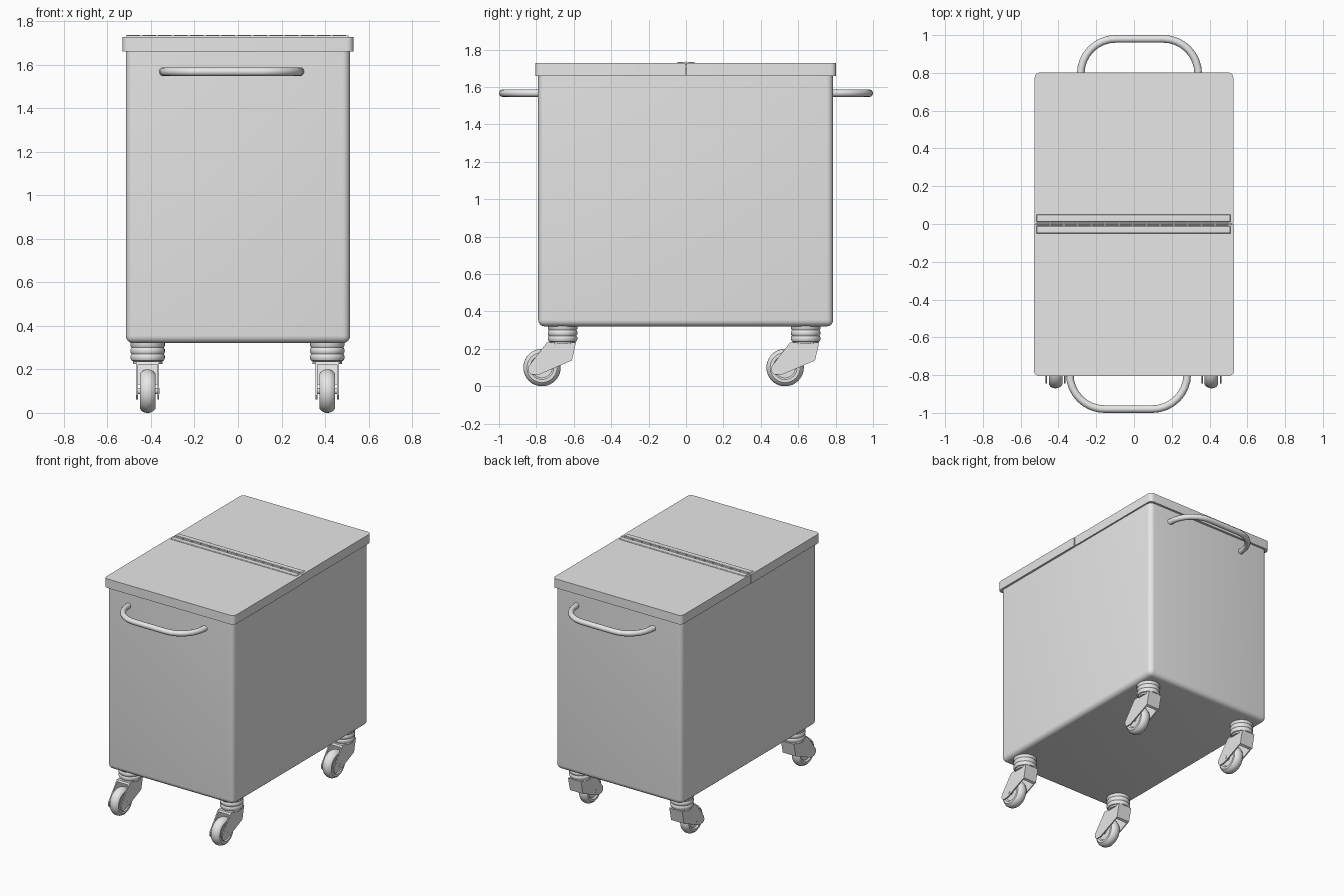
import bpy, bmesh, math
from mathutils import Vector

cube = bpy.data.objects.get("Cube")
if cube:
    bpy.data.objects.remove(cube, do_unlink=True)

grey = bpy.data.materials.new("light_grey")
grey.use_nodes = True
colour = (0.8, 0.8, 0.8, 1)
grey.diffuse_color = colour
grey.node_tree.nodes["Principled BSDF"].inputs["Base Color"].default_value = colour


def finish(name, bm, smooth=True):
    bmesh.ops.recalc_face_normals(bm, faces=bm.faces)
    mesh = bpy.data.meshes.new(name)
    bm.to_mesh(mesh)
    bm.free()
    obj = bpy.data.objects.new(name, mesh)
    bpy.context.collection.objects.link(obj)
    mesh.materials.append(grey)
    if smooth:
        bpy.ops.object.select_all(action='DESELECT')
        obj.select_set(True)
        bpy.context.view_layer.objects.active = obj
        bpy.ops.object.shade_smooth_by_angle(angle=math.radians(35))
    return obj


def box(name, low, high, radius=0, pick=None):
    """Box between two corners; edges whose midpoint passes pick are rounded."""
    low, high = Vector(low), Vector(high)
    bm = bmesh.new()
    bmesh.ops.create_cube(bm, size=1)
    for v in bm.verts:
        v.co = Vector([(low[i] + high[i]) / 2 + v.co[i] * (high[i] - low[i]) for i in range(3)])
    if radius:
        edges = [e for e in bm.edges if pick((e.verts[0].co + e.verts[1].co) / 2,
                                             abs(e.verts[0].co.z - e.verts[1].co.z) > 0.01)]
        bmesh.ops.bevel(bm, geom=edges, offset=radius, segments=5, profile=0.5, affect='EDGES')
    return finish(name, bm)


def lathe(name, profile, centre, axis, steps=32):
    """Spin (radius, height) points about the x or z axis."""
    bm = bmesh.new()
    rings = []
    for r, h in profile:
        ring = []
        for i in range(steps):
            a = math.tau * i / steps
            c, s = r * math.cos(a), r * math.sin(a)
            p = (h, c, s) if axis == 'X' else (c, s, h)
            ring.append(bm.verts.new(Vector(p) + Vector(centre)))
        rings.append(ring)
    for a, b in zip(rings, rings[1:]):
        for i in range(steps):
            j = (i + 1) % steps
            bm.faces.new((a[i], a[j], b[j], b[i]))
    bm.faces.new(rings[0])
    bm.faces.new(rings[-1])
    return finish(name, bm)


def plate(name, outline, x, thick):
    """Side outline of (y, z) points extruded across x."""
    bm = bmesh.new()
    face = bm.faces.new([bm.verts.new((x - thick / 2, y, z)) for y, z in outline])
    new = bmesh.ops.extrude_face_region(bm, geom=[face])['geom']
    bmesh.ops.translate(bm, vec=(thick, 0, 0),
                        verts=[g for g in new if isinstance(g, bmesh.types.BMVert)])
    return finish(name, bm, smooth=False)


# Bin body with rounded uprights and bottom rim
box("bin_body", (-0.515, -0.79, 0.32), (0.515, 0.787, 1.7), 0.035,
    lambda m, upright: upright or m.z < 0.4)

# Two lid halves meeting at the middle
box("front_lid", (-0.53, -0.805, 1.66), (0.53, -0.002, 1.727), 0.03,
    lambda m, upright: upright and m.y < -0.5)
box("back_lid", (-0.526, 0.002, 1.66), (0.526, 0.803, 1.727), 0.03,
    lambda m, upright: upright and m.y > 0.5)

# Piano hinge: a leaf on each lid and a row of knuckles between them
for name, y in (("front_hinge_leaf", -0.03), ("back_hinge_leaf", 0.03)):
    box(name, (-0.515, y - 0.019, 1.72), (0.51, y + 0.019, 1.733), 0.006,
        lambda m, upright: not upright and m.z > 1.73)
count = 14
pitch = 1.02 / count
for i in range(count):
    start = -0.512 + i * pitch
    lathe("hinge_knuckle", [(0.009, start), (0.009, start + pitch * 0.85)],
          (0, 0, 1.727), 'X', 10)


# Bowed tube handles, one at each end
def handle(name, turn):
    arc = 0.185
    path = [(-0.345, -0.775)]
    for cx, first in ((-0.155, 180), (0.097, 270)):
        for k in range(9):
            a = math.radians(first + 90 * k / 8)
            path.append((cx + arc * math.cos(a), -0.795 + arc * math.sin(a)))
    path.append((0.287, -0.775))
    curve = bpy.data.curves.new(name, 'CURVE')
    curve.dimensions = '3D'
    curve.bevel_depth = 0.02
    curve.bevel_resolution = 4
    curve.use_fill_caps = True
    spline = curve.splines.new('POLY')
    spline.points.add(len(path) - 1)
    for point, (x, y) in zip(spline.points, path):
        point.co = (x * turn, y * turn, 1.567, 1)
    curve.materials.append(grey)
    obj = bpy.data.objects.new(name, curve)
    bpy.context.collection.objects.link(obj)


handle("front_handle", 1)
handle("back_handle", -1)

# Swivel castors: ribbed collar, fork with web, wheel and axle
COLLAR = [(0.068, 0.225), (0.068, 0.237), (0.074, 0.24), (0.079, 0.25), (0.079, 0.262),
          (0.074, 0.27), (0.079, 0.278), (0.079, 0.292), (0.074, 0.3), (0.079, 0.308), (0.079, 0.325)]
TYRE = [(0.055, -0.026), (0.064, -0.036), (0.08, -0.036), (0.092, -0.026), (0.099, -0.012),
        (0.1, 0), (0.099, 0.012), (0.092, 0.026), (0.08, 0.036), (0.064, 0.036), (0.055, 0.026)]
FORK = [(-0.083, 0.235), (0.072, 0.235), (0.05, 0.138), (-0.126, 0.062), (-0.168, 0.062),
        (-0.185, 0.08), (-0.183, 0.105), (-0.16, 0.135)]
WEB = [(-0.083, 0.235), (0.072, 0.235), (0.05, 0.138), (0.035, 0.131), (0.054, 0.222), (-0.09, 0.222)]

for end, y in (("front", -0.66), ("back", 0.64)):
    for side, x in (("right", -0.415), ("left", 0.41)):
        tag = f"{end}_{side}_"
        lathe(tag + "collar", COLLAR, (x, y, 0), 'Z')
        lathe(tag + "wheel", TYRE, (x, y - 0.11, 0.1), 'X', 40)
        lathe(tag + "axle", [(0.014, -0.054), (0.014, 0.054)], (x, y - 0.11, 0.1), 'X', 16)
        for s in (-1, 1):
            plate(tag + "fork_cheek", [(y + a, z) for a, z in FORK], x + s * 0.049, 0.008)
        plate(tag + "fork_web", [(y + a, z) for a, z in WEB], x, 0.092)
